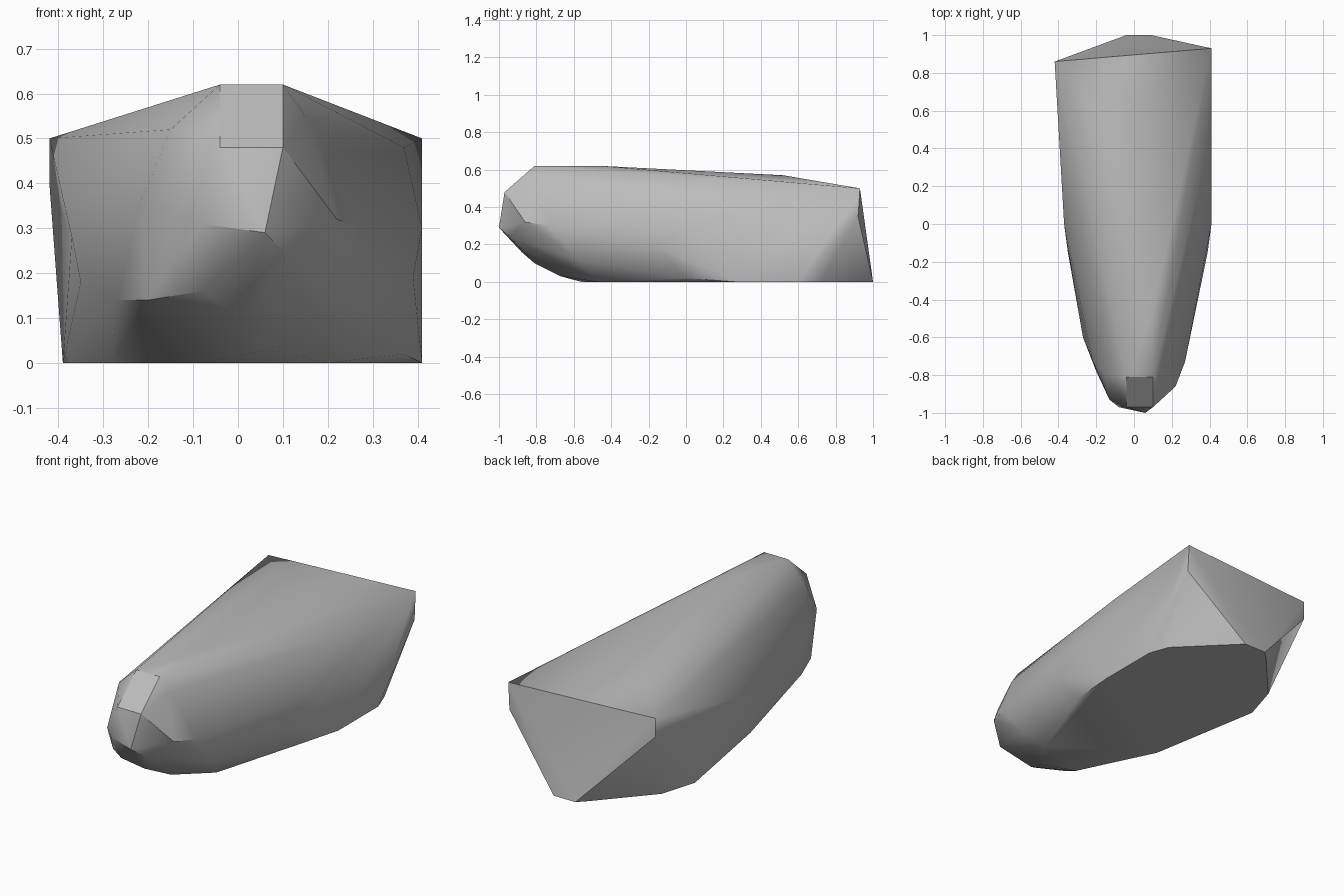
import bpy
import bmesh
import math
from mathutils import Vector

if "Cube" in bpy.data.objects:
    bpy.data.objects.remove(bpy.data.objects["Cube"], do_unlink=True)


def make_material(name, colour):
    material = bpy.data.materials.new(name)
    material.use_nodes = True
    material.diffuse_color = colour
    shader = material.node_tree.nodes["Principled BSDF"]
    shader.inputs["Base Color"].default_value = colour
    shader.inputs["Roughness"].default_value = 0.8
    return material


def hull_object(name, corners, material):
    """Wrap a convex faceted stone around the corner points."""
    bm = bmesh.new()
    for corner in corners:
        bm.verts.new(Vector(corner) / 100)
    result = bmesh.ops.convex_hull(bm, input=bm.verts)
    unused = [item for item in result["geom_interior"]
              if isinstance(item, bmesh.types.BMVert)]
    bmesh.ops.delete(bm, geom=unused, context="VERTS")
    # Merge triangles that lie in one flat facet
    bmesh.ops.dissolve_limit(bm, angle_limit=math.radians(1),
                             verts=bm.verts, edges=bm.edges)
    bmesh.ops.recalc_face_normals(bm, faces=bm.faces)
    mesh = bpy.data.meshes.new(name)
    bm.to_mesh(mesh)
    bm.free()
    mesh.materials.append(material)
    stone = bpy.data.objects.new(name, mesh)
    bpy.context.collection.objects.link(stone)
    return stone


# Flat underside, counted in hundredths around its outline
underside = [(9, 100), (-4, 100), (-9, 95), (-33, 68), (-39, 48),
             (-28, -15), (-8, -56), (20, -47), (41, 27), (41, 61), (37, 72)]
base = [(x, y, 0) for x, y in underside]

# Upper rim and the long sloping top
crown = [(41, 93, 50), (41, 92, 35), (-42, 86, 50), (-42, 86, 40),
         (-13, 52, 57), (37, 30, 48), (-4, -81, 62), (10, -81, 62),
         (10, -45, 62)]

# Bulging flanks
flanks = [(41, 0, 30), (39, -15, 19), (37, 0, 2), (27, -73, 30),
          (22, -86, 32), (26, -58, 12), (-37, 0, 28), (-35, -15, 18),
          (-22, -72, 35), (-27, -60, 14)]

# Blunt chipped nose
nose = [(-4, -97, 48), (10, -97, 48), (6, -100, 29), (-8, -97, 31),
        (-13, -93, 33), (-15, -80, 52), (15, -80, 55), (11, -94, 24),
        (-8, -88, 16), (-20, -78, 14), (1, -81, 10), (7, -67, 3)]

stone_grey = make_material("stone grey", (0.5, 0.5, 0.5, 1))
boulder = hull_object("boulder", base + crown + flanks + nose, stone_grey)

# Soft facets with crisp main ridges
bpy.ops.object.select_all(action="DESELECT")
boulder.select_set(True)
bpy.context.view_layer.objects.active = boulder
bpy.ops.object.shade_smooth_by_angle(angle=math.radians(32))
